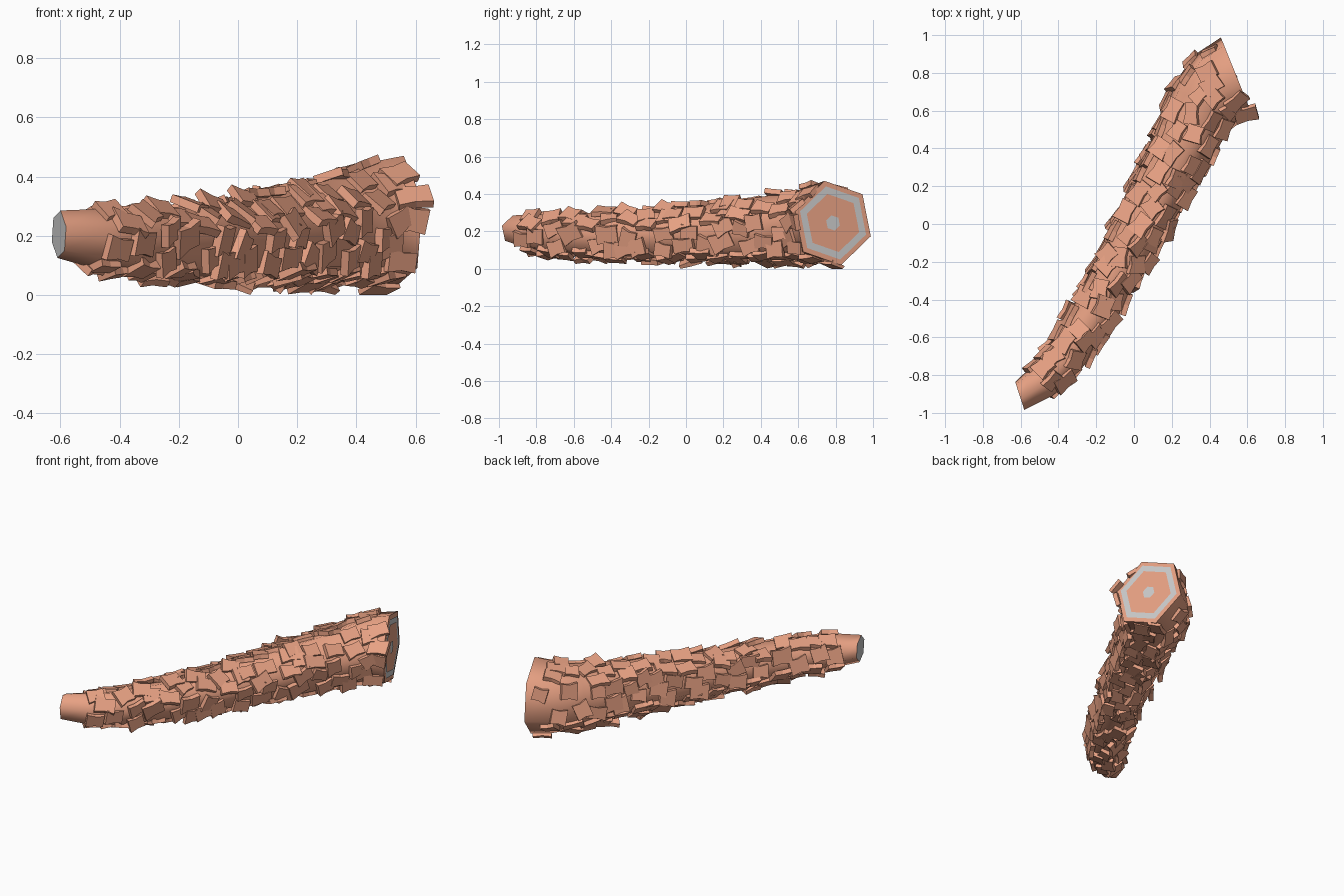
import bpy, bmesh, math, random
from mathutils import Vector

if "Cube" in bpy.data.objects:
    bpy.data.objects.remove(bpy.data.objects["Cube"])

random.seed(7)

bark = bpy.data.materials.new("bark")
bark.diffuse_color = (0.81, 0.36, 0.23, 1)
bark.use_nodes = True
bark.node_tree.nodes["Principled BSDF"].inputs["Base Color"].default_value = bark.diffuse_color

# Centreline stations: x, y, z, radius, heading of the sideways axis in degrees
KEYS = [(-0.605, -0.91, 0.205, 0.082, 108),
        (-0.49, -0.835, 0.192, 0.100, 128),
        (-0.36, -0.70, 0.182, 0.112, 144),
        (-0.21, -0.465, 0.18, 0.121, 150),
        (-0.07, -0.215, 0.182, 0.133, 150),
        (0.10, 0.12, 0.195, 0.153, 150),
        (0.265, 0.425, 0.213, 0.176, 150),
        (0.36, 0.63, 0.228, 0.197, 148),
        (0.455, 0.735, 0.24, 0.220, 129),
        (0.542, 0.785, 0.245, 0.230, 112)]
LAST = len(KEYS) - 1


def corner(key, i, scale=1.0):
    """Corner i of the six-sided section at one station."""
    x, y, z, r, head = key
    a, h = math.radians(102 - 60 * i), math.radians(head)
    side = Vector((math.cos(h), math.sin(h), 0))
    return Vector((x, y, z)) + (side * math.cos(a) + Vector((0, 0, math.sin(a)))) * r * scale


def surface(t, a):
    """Point on the trunk: t along the stations, a around the six sides."""
    k = min(max(int(t), 0), LAST - 1)
    i, f = math.floor(a), a - math.floor(a)
    lo = corner(KEYS[k], i).lerp(corner(KEYS[k], i + 1), f)
    hi = corner(KEYS[k + 1], i).lerp(corner(KEYS[k + 1], i + 1), f)
    return lo.lerp(hi, t - k)


def finish(name, bm, mat=None, smooth=None):
    bmesh.ops.recalc_face_normals(bm, faces=bm.faces[:])
    mesh = bpy.data.meshes.new(name)
    bm.to_mesh(mesh)
    bm.free()
    ob = bpy.data.objects.new(name, mesh)
    bpy.context.collection.objects.link(ob)
    if mat:
        mesh.materials.append(mat)
    if smooth:
        bpy.context.view_layer.objects.active = ob
        ob.select_set(True)
        bpy.ops.object.shade_smooth_by_angle(angle=math.radians(smooth))
        ob.select_set(False)
    return ob


# Trunk: hexagonal loft, open at the thin end where a grey disc closes it
bm = bmesh.new()
rings = [[bm.verts.new(corner(k, i)) for i in range(6)] for k in KEYS]
rings.append([bm.verts.new(corner(KEYS[-1], i, 0.87)) for i in range(6)])
for r0, r1 in zip(rings, rings[1:]):
    for i in range(6):
        j = (i + 1) % 6
        bm.faces.new((r0[i], r0[j], r1[j], r1[i]))
bm.faces.new(rings[-1])
finish("trunk", bm, bark, 62)


# Grey end-grain markings
def end_mark(name, key, outer, inner, offset):
    h = math.radians(key[4])
    push = Vector((math.sin(h), -math.cos(h), 0)) * offset
    bm = bmesh.new()
    out = [bm.verts.new(corner(key, i, outer) + push) for i in range(6)]
    if inner:
        inn = [bm.verts.new(corner(key, i, inner) + push) for i in range(6)]
        for i in range(6):
            j = (i + 1) % 6
            bm.faces.new((out[i], out[j], inn[j], inn[i]))
    else:
        bm.faces.new(out)
    bm.normal_update()
    if bm.faces[:][0].normal.dot(push if offset else Vector((-1, 0, 0))) < 0:
        bmesh.ops.reverse_faces(bm, faces=bm.faces[:])
    mesh = bpy.data.meshes.new(name)
    bm.to_mesh(mesh)
    bm.free()
    bpy.context.collection.objects.link(bpy.data.objects.new(name, mesh))


end_mark("growth_ring", KEYS[-1], 0.87, 0.69, 0.003)
end_mark("heartwood_centre", KEYS[-1], 0.18, 0, 0.003)
end_mark("thin_end_cap", KEYS[0], 1.0, 0, 0)

# Bark chips: slightly waisted slabs, tilted and scattered over the trunk
OUTLINE = [(-0.5, -0.52), (0, -0.40), (0.5, -0.46), (0.5, 0.46), (0, 0.40), (-0.5, 0.52)]


def chip(bm, t, a):
    p = surface(t, a)
    along = (surface(t + 0.02, a) - surface(t - 0.02, a)).normalized()
    around = surface(t, a + 0.02) - surface(t, a - 0.02)
    n = along.cross(around).normalized()
    k = KEYS[min(round(t), LAST)]
    if n.dot(p - Vector(k[:3])) < 0:
        n = -n
    yaw = random.uniform(-0.4, 0.4)
    u = along * math.cos(yaw) + n.cross(along) * math.sin(yaw)
    pitch = random.uniform(-0.06, 0.22)          # lifts the thin-end side
    u = (u - n * math.tan(pitch)).normalized()
    w = n.cross(u).normalized()
    roll = random.uniform(-0.12, 0.12)
    w = (w + n * roll).normalized()
    up = u.cross(w).normalized()
    length, width = random.uniform(0.085, 0.125), random.uniform(0.075, 0.105)
    layers = []
    for h in (-0.014, 0.014):
        layer = []
        for x, y in OUTLINE:
            v = p + n * 0.007 + u * x * length + w * y * width + up * h
            v.z = max(v.z, 0)
            layer.append(bm.verts.new(v))
        layers.append(layer)
    lo, hi = layers
    bm.faces.new(lo[::-1])
    bm.faces.new(hi)
    for i in range(6):
        j = (i + 1) % 6
        bm.faces.new((lo[i], lo[j], hi[j], hi[i]))


bm = bmesh.new()
dist = [0.0]
for p, q in zip(KEYS, KEYS[1:]):
    dist.append(dist[-1] + (Vector(q[:3]) - Vector(p[:3])).length)
rows = 18
for row in range(rows):
    d = 0.20 + (dist[-1] - 0.29) * row / (rows - 1)
    count = 7 if row < 6 else 9 if row < 12 else 11
    for c in range(count):
        dd = d + random.uniform(-0.045, 0.045)
        k = max(i for i in range(LAST) if dist[i] <= dd)
        t = k + (dd - dist[k]) / (dist[k + 1] - dist[k])
        a = (c + 0.5 * (row % 2) + random.uniform(-0.25, 0.25)) * 6 / count
        chip(bm, t, a % 6)
finish("bark_chips", bm, bark)
